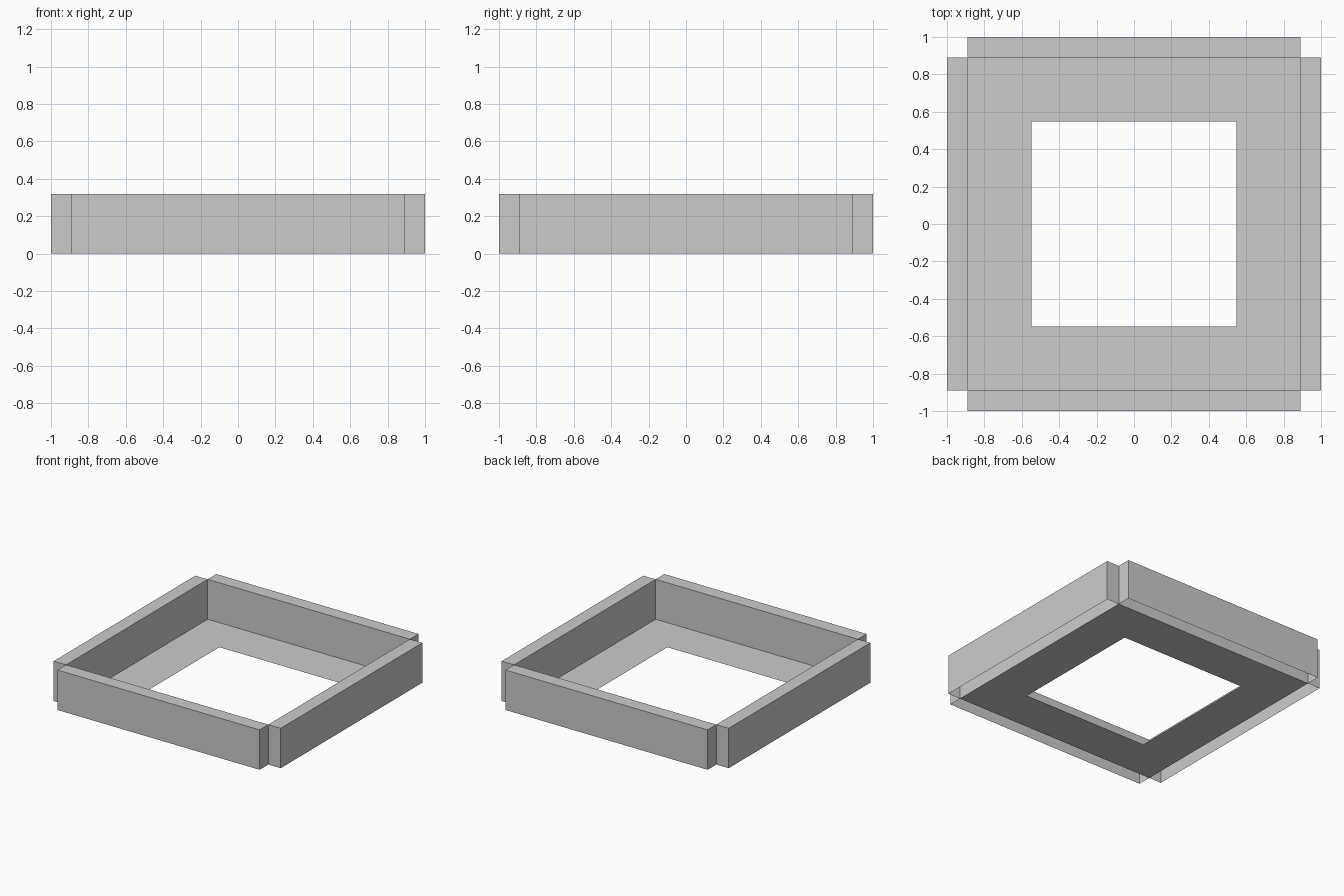
import bpy, bmesh
from math import pi
from mathutils import Matrix

if "Cube" in bpy.data.objects:
    bpy.data.objects.remove(bpy.data.objects["Cube"])

OUTER, INNER, HOLE, HEIGHT = 1.0, 0.891, 0.548, 0.318


def finish(bm, name):
    mesh = bpy.data.meshes.new(name)
    bm.to_mesh(mesh)
    bm.free()
    obj = bpy.data.objects.new(name, mesh)
    bpy.context.collection.objects.link(obj)


# Thin square floor with a square opening: a ring between two squares
bm = bmesh.new()
corners = ((-1, -1), (1, -1), (1, 1), (-1, 1))
outer, inner = [[bm.verts.new((x * s, y * s, 0)) for x, y in corners]
                for s in (INNER, HOLE)]
for i in range(4):
    j = (i + 1) % 4
    bm.faces.new((outer[i], outer[j], inner[j], inner[i]))
finish(bm, "floor_panel")

# Four folded walls: hollow, closed at the ends, open underneath
for i, name in enumerate(("front_wall", "right_wall", "back_wall", "left_wall")):
    bm = bmesh.new()
    place = (Matrix.Rotation(i * pi / 2, 4, 'Z')
             @ Matrix.Translation((0, -(OUTER + INNER) / 2, HEIGHT / 2))
             @ Matrix.Diagonal((2 * INNER, OUTER - INNER, HEIGHT, 1)))
    bmesh.ops.create_cube(bm, size=1, matrix=place)
    bottom = [f for f in bm.faces if f.calc_center_median().z < 1e-4]
    bmesh.ops.delete(bm, geom=bottom, context='FACES')
    finish(bm, name)
